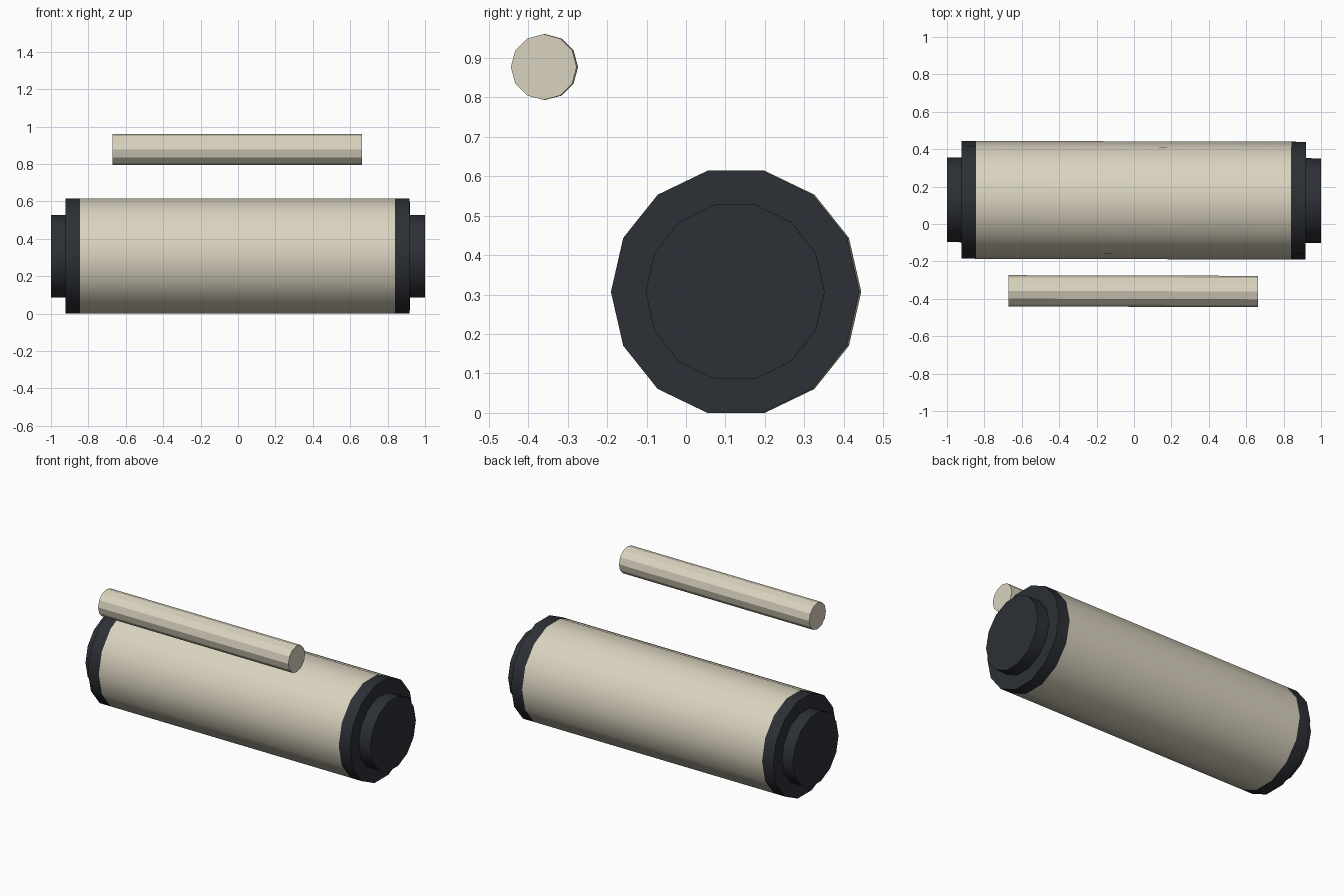
import bpy, bmesh, math

if "Cube" in bpy.data.objects:
    bpy.data.objects.remove(bpy.data.objects["Cube"])


def material(name, rgb):
    m = bpy.data.materials.new(name)
    m.diffuse_color = (*rgb, 1)
    m.use_nodes = True
    m.node_tree.nodes["Principled BSDF"].inputs["Base Color"].default_value = m.diffuse_color
    return m


TAN = material("tan", (0.70, 0.65, 0.52))
DARK = material("charcoal", (0.025, 0.029, 0.036))
YAW = -0.0026  # the whole model is turned very slightly


def lathe(name, profile, sides, centre, mat, smooth, caps=(False, False)):
    """Spin (x, radius) points around the x axis."""
    bm = bmesh.new()
    rings = []
    for x, r in profile:
        rings.append([bm.verts.new((x, r * math.cos(2 * math.pi * i / sides),
                                    r * math.sin(2 * math.pi * i / sides)))
                      for i in range(sides)])
    for a, b in zip(rings, rings[1:]):
        for i in range(sides):
            j = (i + 1) % sides
            bm.faces.new((a[i], b[i], b[j], a[j]))
    if caps[0]:
        bm.faces.new(rings[0])
    if caps[1]:
        bm.faces.new(rings[-1][::-1])
    if caps[0] or caps[1]:
        bmesh.ops.recalc_face_normals(bm, faces=bm.faces)
    else:
        # an open tube must face away from its axis
        for f in bm.faces:
            f.normal_update()
            c = f.calc_center_median()
            if f.normal.y * c.y + f.normal.z * c.z < 0:
                f.normal_flip()
    me = bpy.data.meshes.new(name)
    bm.to_mesh(me)
    bm.free()
    me.materials.append(mat)
    ob = bpy.data.objects.new(name, me)
    bpy.context.collection.objects.link(ob)
    ob.location = centre
    ob.rotation_euler.z = YAW
    if smooth:
        bpy.ops.object.select_all(action='DESELECT')
        ob.select_set(True)
        bpy.context.view_layer.objects.active = ob
        bpy.ops.object.shade_smooth_by_angle(angle=math.radians(29))
    return ob


BODY = (0, 0.127, 0.307)

# Main drum
lathe("drum", [(-0.845, 0.315), (0.84, 0.315)], 14, BODY, TAN, True)

# Dark end collars, each with a stepped hub
lathe("left_collar", [(-1, 0.227), (-0.922, 0.227), (-0.922, 0.315), (-0.845, 0.315)],
      14, BODY, DARK, True, (True, False))
lathe("right_collar", [(0.84, 0.315), (0.918, 0.315), (0.918, 0.227), (1, 0.227)],
      14, BODY, DARK, True, (False, True))

# Thin faceted rod floating in front and above
lathe("rod", [(-0.672, 0.0835), (0.664, 0.0835)], 12, (0, -0.359, 0.877),
      TAN, False, (True, True))
